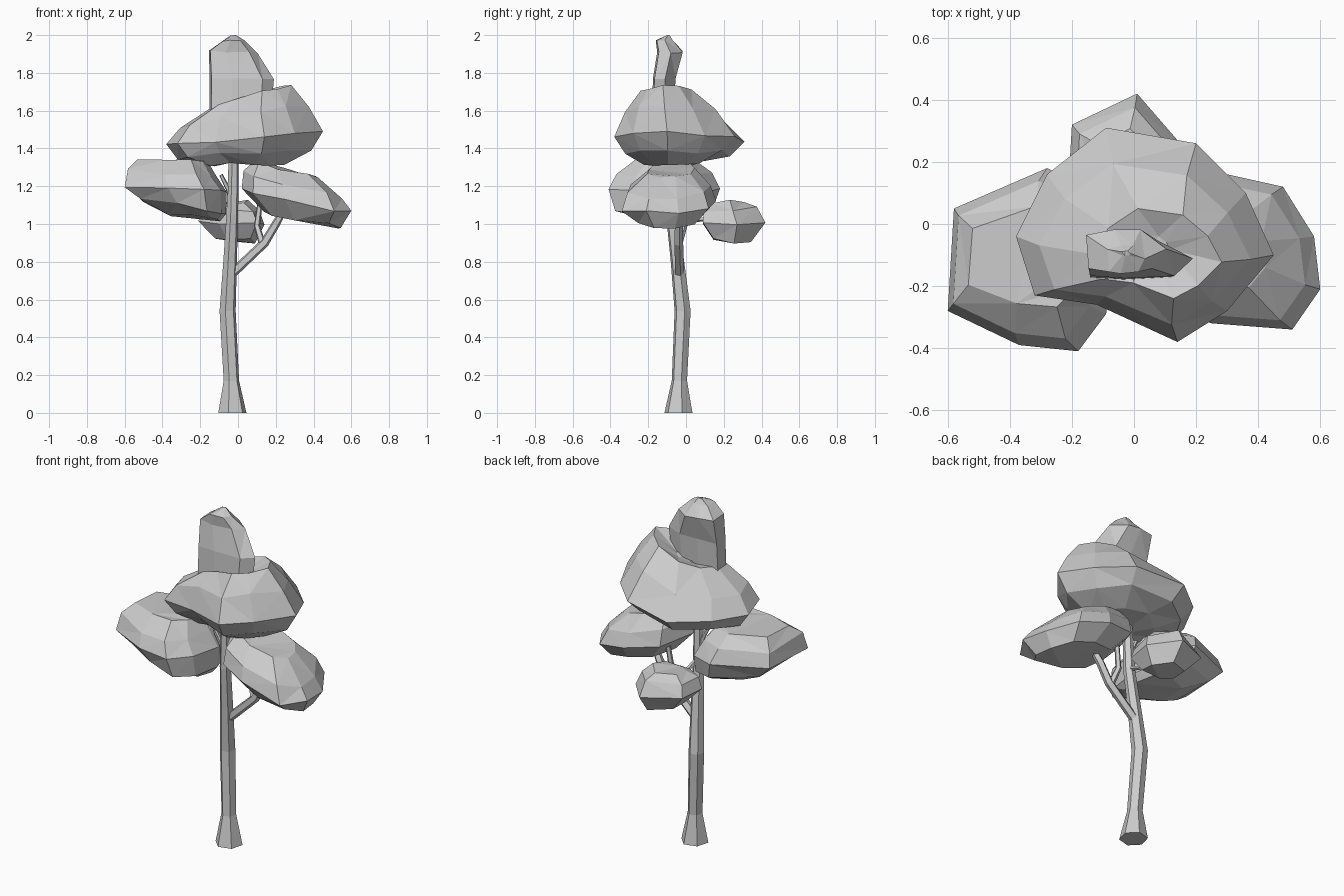
import bpy, bmesh, math, random
from mathutils import Vector

if "Cube" in bpy.data.objects:
    bpy.data.objects.remove(bpy.data.objects["Cube"])

random.seed(4)


def finish(name, rings):
    """Skin a stack of equal-sided rings and cap both ends."""
    bm = bmesh.new()
    loops = [[bm.verts.new(p) for p in r] for r in rings]
    n = len(loops[0])
    for a, b in zip(loops, loops[1:]):
        for i in range(n):
            j = (i + 1) % n
            bm.faces.new((a[i], a[j], b[j], b[i]))
    bm.faces.new(loops[0])
    bm.faces.new(loops[-1])
    bmesh.ops.recalc_face_normals(bm, faces=bm.faces)
    if name.startswith("foliage"):
        bmesh.ops.triangulate(bm, faces=bm.faces)
    me = bpy.data.meshes.new(name)
    bm.to_mesh(me)
    bm.free()
    bpy.context.collection.objects.link(bpy.data.objects.new(name, me))


def tube(name, path, sides, flat=False):
    """Tapered limb through (x, y, z, radius) points."""
    pts = [Vector(p[:3]) for p in path]
    rings = []
    for k, p in enumerate(pts):
        d = pts[min(k + 1, len(pts) - 1)] - pts[max(k - 1, 0)]
        q = Vector((0, 0, 1)).rotation_difference(Vector((0, 0, 1)) if flat else d)
        ring = []
        for i in range(sides):
            a = 2 * math.pi * (i / sides + .04)
            ring.append(p + q @ Vector((math.cos(a), math.sin(a), 0)) * path[k][3])
        rings.append(ring)
    finish(name, rings)


def foliage(name, outline, layers, rough=0.014):
    """Clump: plan outline repeated in layers (x scale, y scale, dx, dy, z, x slope)."""
    xs, ys = zip(*outline)
    cx, cy = (min(xs) + max(xs)) / 2, (min(ys) + max(ys)) / 2
    rings = []
    for sx, sy, dx, dy, z, slope in layers:
        ring = []
        for x, y in outline:
            j = random.uniform(-rough, rough)
            px = (x - cx) * sx + dx
            ring.append((cx + px, cy + (y - cy) * sy + dy, z + slope * px + j))
        rings.append(ring)
    finish(name, rings)


# Trunk and limbs
tube("trunk", [(-.03, -.04, 0, .077), (-.035, -.035, .17, .042), (-.055, -.018, .54, .044),
               (-.042, -.045, .8, .037), (-.03, -.075, 1.05, .032), (-.022, -.085, 1.4, .026)], 6, True)
tube("right_branch", [(-.04, -.035, .73, .026), (.14, -.04, .9, .025), (.2, -.04, 1.0, .023),
                      (.27, -.06, 1.12, .016)], 5)
tube("right_twig", [(.13, -.04, .89, .02), (.1, -.01, .99, .017), (.12, .0, 1.14, .014)], 5)
tube("left_branch", [(-.03, -.07, 1.1, .016), (-.05, -.08, 1.18, .014), (-.09, -.09, 1.26, .01)], 5)
tube("back_branch", [(-.03, -.06, 1.06, .014), (-.02, .03, 1.02, .012), (-.02, .16, 1.03, .01)], 5)

# Foliage clumps
foliage("foliage_left",
        [(-.6, -.28), (-.58, .05), (-.28, .18), (-.12, .1), (-.06, -.1),
         (-.09, -.29), (-.18, -.41), (-.37, -.39)],
        [(.5, .55, .1, 0, 1.05, -.1), (.84, .88, .04, 0, 1.1, -.14), (1, 1, 0, 0, 1.18, -.02),
         (.86, .86, -.02, 0, 1.27, -.05), (.68, .55, -.02, .01, 1.33, 0)])
foliage("foliage_right",
        [(.02, -.1), (.1, .1), (.3, .16), (.48, .12), (.58, -.04), (.6, -.21),
         (.51, -.34), (.25, -.32), (.08, -.25)],
        [(.7, .65, .03, 0, 1.03, -.2), (1, 1, 0, 0, 1.12, -.22), (.9, .88, -.02, 0, 1.2, -.28),
         (.6, .5, -.06, .01, 1.28, -.22)])
foliage("foliage_back",
        [(-.2, .32), (-.21, .15), (-.1, .09), (.1, .09), (.14, .27), (.01, .42)],
        [(.6, .6, .02, -.01, .91, 0), (1, 1, 0, 0, 1.0, -.04), (.85, .85, 0, -.02, 1.08, -.04),
         (.5, .5, 0, -.03, 1.12, 0)])
# the main clump dips in the middle, leaving a raised right shoulder
foliage("foliage_upper",
        [(-.38, -.04), (-.28, .16), (-.09, .31), (.2, .26), (.36, .1), (.45, -.1),
         (.3, -.28), (.14, -.38), (-.12, -.26), (-.32, -.23)],
        [(.5, .45, 0, -.03, 1.32, .02), (.85, .8, 0, -.01, 1.37, .05), (1, 1, 0, 0, 1.455, .06),
         (.82, .75, 0, -.03, 1.575, .17), (.5, .42, .04, -.06, 1.665, .33),
         (.15, .12, .02, -.04, 1.63, .2)])
foliage("foliage_top",
        [(-.15, -.04), (-.03, -.02), (.08, -.02), (.19, -.09), (.13, -.16), (-.03, -.17), (-.14, -.16)],
        [(.95, .75, -.01, -.03, 1.55, 0), (1, .8, 0, -.02, 1.77, 0), (.76, .9, -.045, .01, 1.91, -.03),
         (.35, .6, -.045, -.02, 1.97, 0), (.08, .1, -.045, 0, 1.998, 0)], .004)
